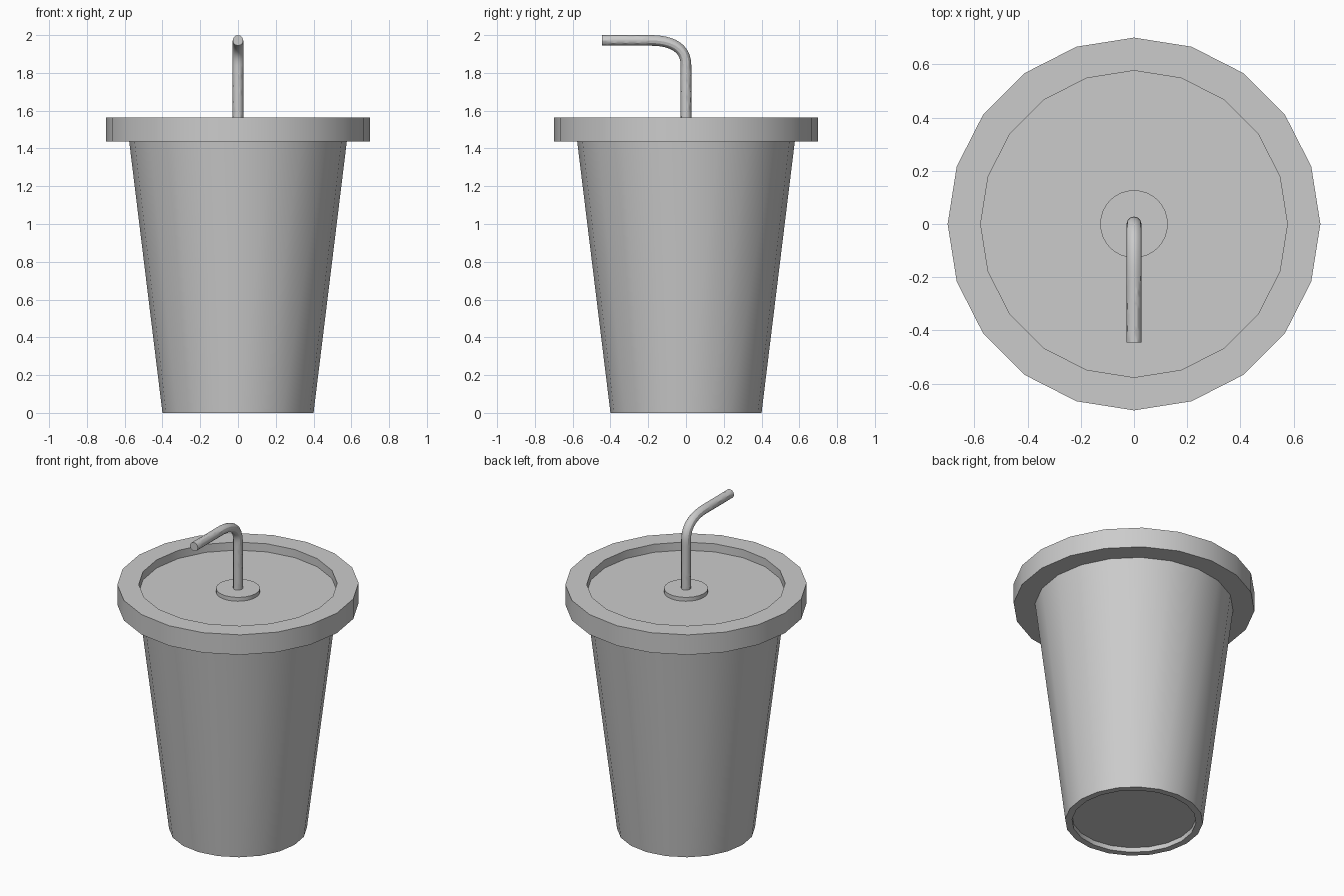
import bpy, bmesh
from math import cos, sin, tau, radians

if "Cube" in bpy.data.objects:
    bpy.data.objects.remove(bpy.data.objects["Cube"])


def smooth(obj):
    bpy.ops.object.select_all(action='DESELECT')
    obj.select_set(True)
    bpy.context.view_layer.objects.active = obj
    bpy.ops.object.shade_smooth_by_angle(angle=radians(30))


def lathe(name, profile, sides, cap_bottom=False, cap_top=False):
    """Turn a (radius, z) profile, listed bottom to top, about the z axis."""
    bm = bmesh.new()
    rings = [[bm.verts.new((r * cos(tau * k / sides), r * sin(tau * k / sides), z))
              for k in range(sides)] for r, z in profile]
    for low, high in zip(rings, rings[1:]):
        for k in range(sides):
            n = (k + 1) % sides
            bm.faces.new((low[k], low[n], high[n], high[k]))
    if cap_bottom:
        bm.faces.new(rings[0][::-1])
    if cap_top:
        bm.faces.new(rings[-1])
    mesh = bpy.data.meshes.new(name)
    bm.to_mesh(mesh)
    bm.free()
    obj = bpy.data.objects.new(name, mesh)
    bpy.context.collection.objects.link(obj)
    smooth(obj)
    return obj


SIDES = 20
RIM_Z, TOP_Z, FLOOR_Z = 1.436, 1.564, 1.512

# Tapered cup with a recessed base
lathe("cup", [(0.36, 0.03), (0.36, 0), (0.4, 0), (0.576, RIM_Z)], SIDES, cap_bottom=True)

# Overhanging lid with a sunken top
lathe("lid", [(0.576, RIM_Z), (0.7, RIM_Z), (0.7, TOP_Z), (0.576, TOP_Z), (0.576, FLOOR_Z)],
      SIDES, cap_top=True)

# Raised disc around the straw hole
lathe("straw_collar", [(0.127, FLOOR_Z), (0.127, 1.537)], 32, cap_top=True)

# Bent straw: point, left handle, right handle as (y, z)
path = [((0, 1.53), (0, 1.5), (0, 1.6)),
        ((0, 1.84), (0, 1.74), (0, 1.93)),
        ((-0.19, 1.972), (-0.07, 1.972), (-0.28, 1.972)),
        ((-0.446, 1.972), (-0.36, 1.972), (-0.5, 1.972))]
curve = bpy.data.curves.new("straw", 'CURVE')
curve.dimensions = '3D'
curve.bevel_depth = 0.028
curve.bevel_resolution = 4
curve.resolution_u = 12
curve.use_fill_caps = True
spline = curve.splines.new('BEZIER')
spline.bezier_points.add(len(path) - 1)
for bp, (co, left, right) in zip(spline.bezier_points, path):
    bp.handle_left_type = bp.handle_right_type = 'FREE'
    bp.co = (0, *co)
    bp.handle_left = (0, *left)
    bp.handle_right = (0, *right)
straw = bpy.data.objects.new("straw", curve)
bpy.context.collection.objects.link(straw)
bpy.ops.object.select_all(action='DESELECT')
straw.select_set(True)
bpy.context.view_layer.objects.active = straw
bpy.ops.object.convert(target='MESH')
smooth(bpy.context.view_layer.objects.active)
